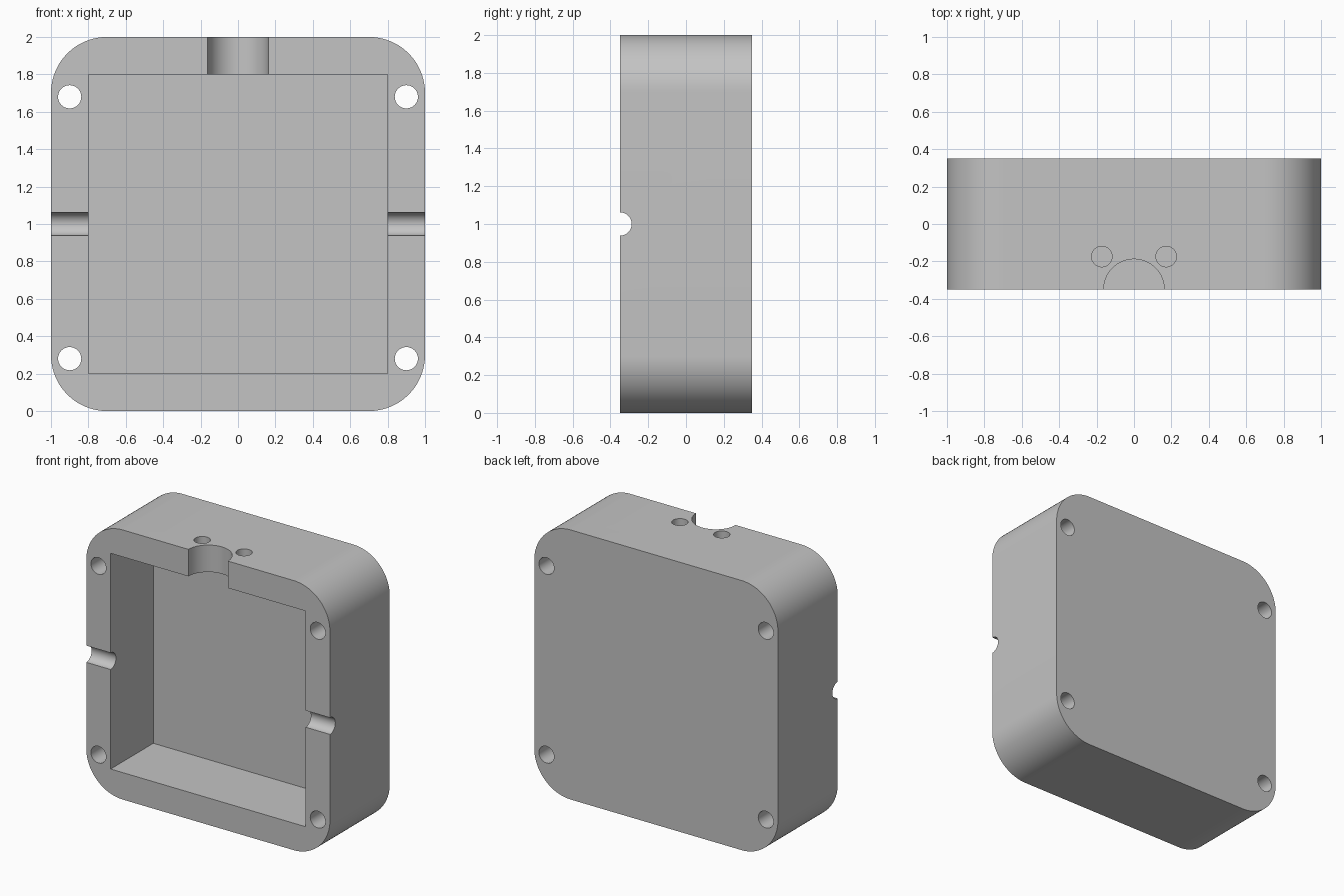
import bpy
import math

old = bpy.data.objects.get("Cube")
if old:
    bpy.data.objects.remove(old, do_unlink=True)

grey = bpy.data.materials.new("plain grey")
grey.use_nodes = True
COLOUR = (0.55, 0.55, 0.55, 1)
grey.diffuse_color = COLOUR
grey.node_tree.nodes["Principled BSDF"].inputs["Base Color"].default_value = COLOUR

DEPTH = 0.7
FRONT = -DEPTH / 2


def block(name, size, location):
    bpy.ops.mesh.primitive_cube_add(size=1, location=location)
    obj = bpy.context.object
    obj.name = name
    obj.scale = size
    bpy.ops.object.transform_apply(location=False, rotation=False, scale=True)
    return obj


def rod(name, radius, length, location, axis):
    turn = {"X": (0, math.pi / 2, 0), "Y": (math.pi / 2, 0, 0), "Z": (0, 0, 0)}[axis]
    bpy.ops.mesh.primitive_cylinder_add(vertices=64, radius=radius, depth=length,
                                        location=location, rotation=turn)
    obj = bpy.context.object
    obj.name = name
    return obj


def apply_modifier(obj, modifier):
    bpy.ops.object.select_all(action="DESELECT")
    obj.select_set(True)
    bpy.context.view_layer.objects.active = obj
    bpy.ops.object.modifier_apply(modifier=modifier.name)


# Housing body with the four depthwise edges rounded
body = block("housing", (2, DEPTH, 2), (0, 0, 1))
weights = body.data.attributes.new("bevel_weight_edge", "FLOAT", "EDGE")
for edge in body.data.edges:
    a, b = (body.data.vertices[i].co for i in edge.vertices)
    weights.data[edge.index].value = 1.0 if abs(a.y - b.y) > 0.1 else 0.0
bevel = body.modifiers.new("rounded corners", "BEVEL")
bevel.limit_method = "WEIGHT"
bevel.width = 0.3
bevel.segments = 20
apply_modifier(body, bevel)

# Open cavity, 0.5 deep from the front
cutters = [block("cavity_cutter", (1.6, 1, 1.6), (0, FRONT, 1))]

# Screw holes through the depth
for x in (-0.9, 0.9):
    for z in (0.28, 1.68):
        cutters.append(rod("screw_hole_cutter", 0.062, 1, (x, 0, z), "Y"))

# Half-round side grooves and top cable notch
cutters.append(rod("side_groove_cutter", 0.062, 2.4, (0, FRONT, 1), "X"))
cutters.append(rod("cable_notch_cutter", 0.162, 0.5, (0, FRONT, 1.95), "Z"))

# Pair of small holes beside the notch
for x in (-0.172, 0.172):
    cutters.append(rod("tie_hole_cutter", 0.055, 0.5, (x, -0.174, 1.95), "Z"))

for cutter in cutters:
    cutter.hide_render = True
    cut = body.modifiers.new("cut", "BOOLEAN")
    cut.operation = "DIFFERENCE"
    cut.solver = "EXACT"
    cut.object = cutter
    apply_modifier(body, cut)
    bpy.data.objects.remove(cutter, do_unlink=True)

body.data.materials.clear()
body.data.materials.append(grey)
bpy.ops.object.shade_smooth_by_angle(angle=math.radians(30))
